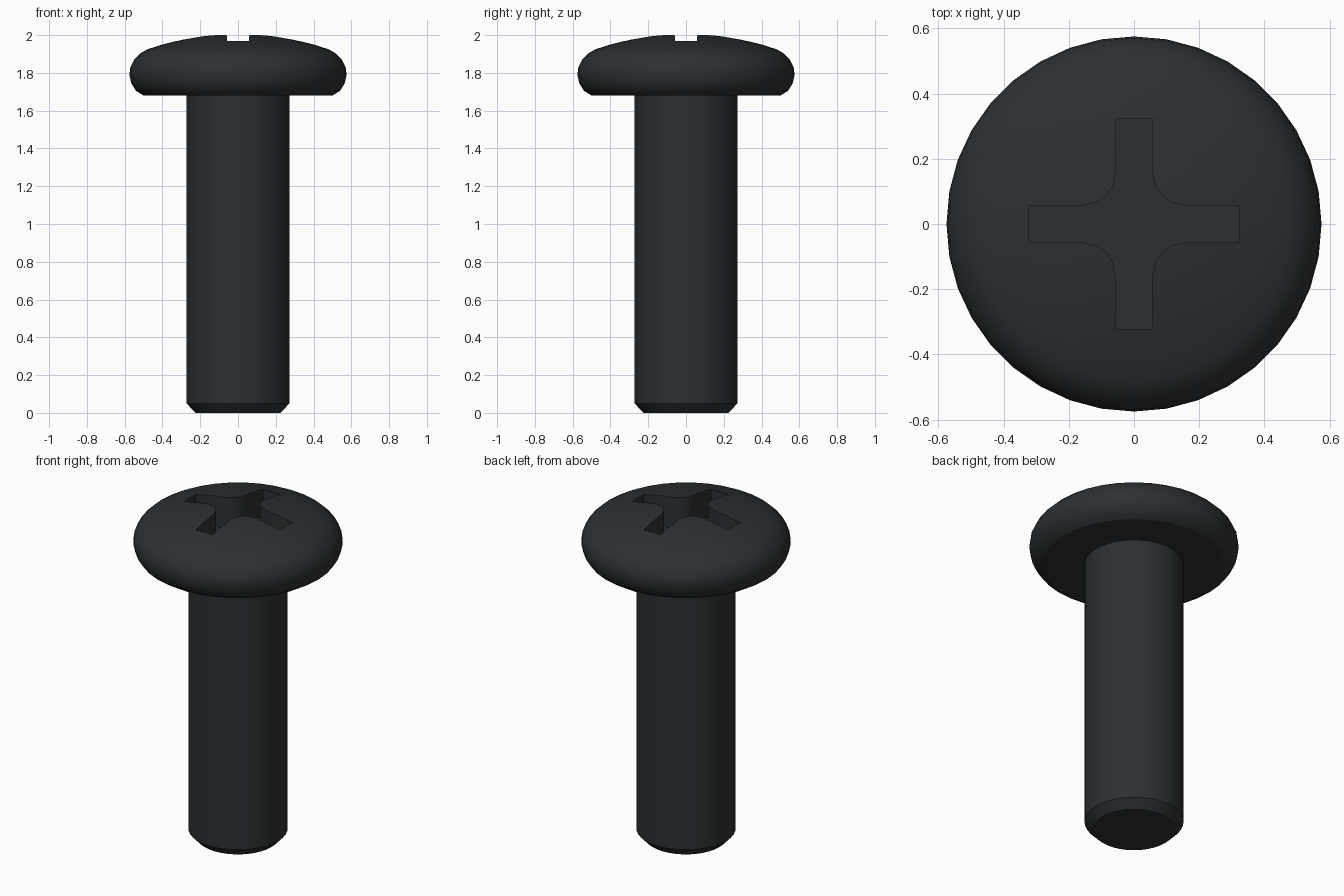
import bpy, bmesh
from math import pi, cos, sin, sqrt, radians

if "Cube" in bpy.data.objects:
    bpy.data.objects.remove(bpy.data.objects["Cube"])

SIDES = 36


def finish(bm, name):
    bmesh.ops.remove_doubles(bm, verts=bm.verts, dist=1e-4)
    bmesh.ops.recalc_face_normals(bm, faces=bm.faces)
    mesh = bpy.data.meshes.new(name)
    bm.to_mesh(mesh)
    bm.free()
    obj = bpy.data.objects.new(name, mesh)
    bpy.context.collection.objects.link(obj)
    return obj


def lathe(name, profile):
    bm = bmesh.new()
    verts = [bm.verts.new((r, 0, z)) for r, z in profile]
    edges = [bm.edges.new(pair) for pair in zip(verts, verts[1:])]
    bmesh.ops.spin(bm, geom=verts + edges, cent=(0, 0, 0), axis=(0, 0, 1),
                   angle=2 * pi, steps=SIDES)
    return finish(bm, name)


# Screw body: chamfered shank, rounded pan rim and shallow spherical dome
R, APEX = 1.44, 2.007
dome = [(r, APEX - R + sqrt(R * R - r * r)) for r in (0.48, 0.4, 0.3, 0.2, 0.1, 0)]
profile = [(0, 0), (0.225, 0), (0.272, 0.05), (0.272, 1.68), (0.5, 1.68),
           (0.54, 1.705), (0.565, 1.745), (0.575, 1.79), (0.57, 1.83),
           (0.55, 1.87), (0.515, 1.905)] + dome
screw = lathe("screw", profile)

# Cross recess cutter: four arms with rounded inner corners
W, L, FILLET = 0.057, 0.322, 0.1
C = W + FILLET
quarter = [(L, -W), (L, W)]
for i in range(5):
    a = radians(270 - 90 * i / 4)
    quarter.append((C + FILLET * cos(a), C + FILLET * sin(a)))
bm = bmesh.new()
outline = []
for k in range(4):
    c, s = cos(k * pi / 2), sin(k * pi / 2)
    outline += [bm.verts.new((x * c - y * s, x * s + y * c, 1.81)) for x, y in quarter]
face = bm.faces.new(outline)
top = bmesh.ops.extrude_face_region(bm, geom=[face])["geom"]
bmesh.ops.translate(bm, vec=(0, 0, 0.4),
                    verts=[v for v in top if isinstance(v, bmesh.types.BMVert)])
cutter = finish(bm, "recess_cutter")
cutter.hide_render = True

# Cut the recess and discard the cutter
cut = screw.modifiers.new("recess", 'BOOLEAN')
cut.operation = 'DIFFERENCE'
cut.solver = 'EXACT'
cut.object = cutter
bpy.context.view_layer.objects.active = screw
screw.select_set(True)
bpy.ops.object.modifier_apply(modifier=cut.name)
bpy.data.objects.remove(cutter)

# Black finish and smooth shading with crisp edges
black = bpy.data.materials.new("black_finish")
black.diffuse_color = (0.025, 0.03, 0.033, 1)
black.use_nodes = True
black.node_tree.nodes["Principled BSDF"].inputs["Base Color"].default_value = black.diffuse_color
screw.data.materials.clear()
screw.data.materials.append(black)
bpy.ops.object.shade_smooth_by_angle(angle=radians(32))
